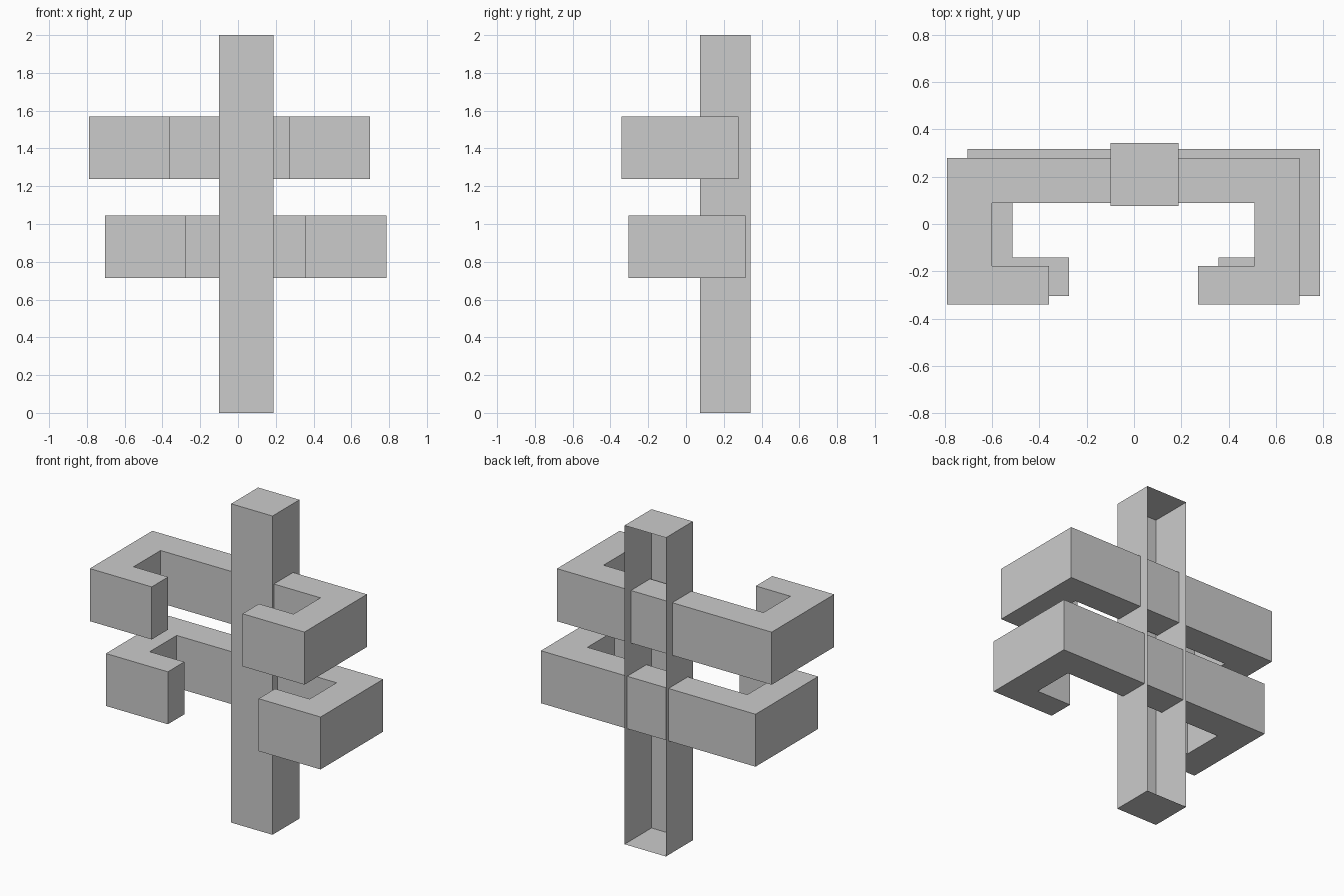
import bpy, bmesh

if "Cube" in bpy.data.objects:
    bpy.data.objects.remove(bpy.data.objects["Cube"])


def finish(bm, name):
    mesh = bpy.data.meshes.new(name)
    bm.to_mesh(mesh)
    bm.free()
    obj = bpy.data.objects.new(name, mesh)
    bpy.context.collection.objects.link(obj)
    return obj


def extrude_outline(name, outline, z0, z1):
    """Closed prism from an xy outline."""
    bm = bmesh.new()
    base = bm.faces.new([bm.verts.new((x, y, z0)) for x, y in outline])
    top = bmesh.ops.extrude_face_region(bm, geom=[base], use_keep_orig=True)
    verts = [g for g in top["geom"] if isinstance(g, bmesh.types.BMVert)]
    bmesh.ops.translate(bm, verts=verts, vec=(0, 0, z1 - z0))
    bmesh.ops.recalc_face_normals(bm, faces=bm.faces)
    return finish(bm, name)


# Post: a thin-walled box with its back side left open
post = extrude_outline("post", [(-0.10, 0.075), (0.187, 0.075),
                                (0.187, 0.342), (-0.10, 0.342)], 0, 2)
bm = bmesh.new()
bm.from_mesh(post.data)
back = [f for f in bm.faces if f.normal.y > 0.9]
bmesh.ops.delete(bm, geom=back, context='FACES_ONLY')
bm.to_mesh(post.data)
bm.free()


def clamp_arms(name, cx, cy, z0, z1):
    """C-shaped arms: back bar, two sides and two inturned tips."""
    half = [(0.745, 0.31), (0.745, -0.31), (0.315, -0.31),
            (0.315, -0.147), (0.555, -0.147), (0.555, 0.12)]
    outline = half + [(-x, y) for x, y in reversed(half)]
    return extrude_outline(name, [(cx + x, cy + y) for x, y in outline], z0, z1)


# Two sets of arms running through the post, slightly offset
clamp_arms("upper_arms", -0.045, -0.031, 1.238, 1.568)
clamp_arms("lower_arms", 0.041, 0.006, 0.715, 1.044)
